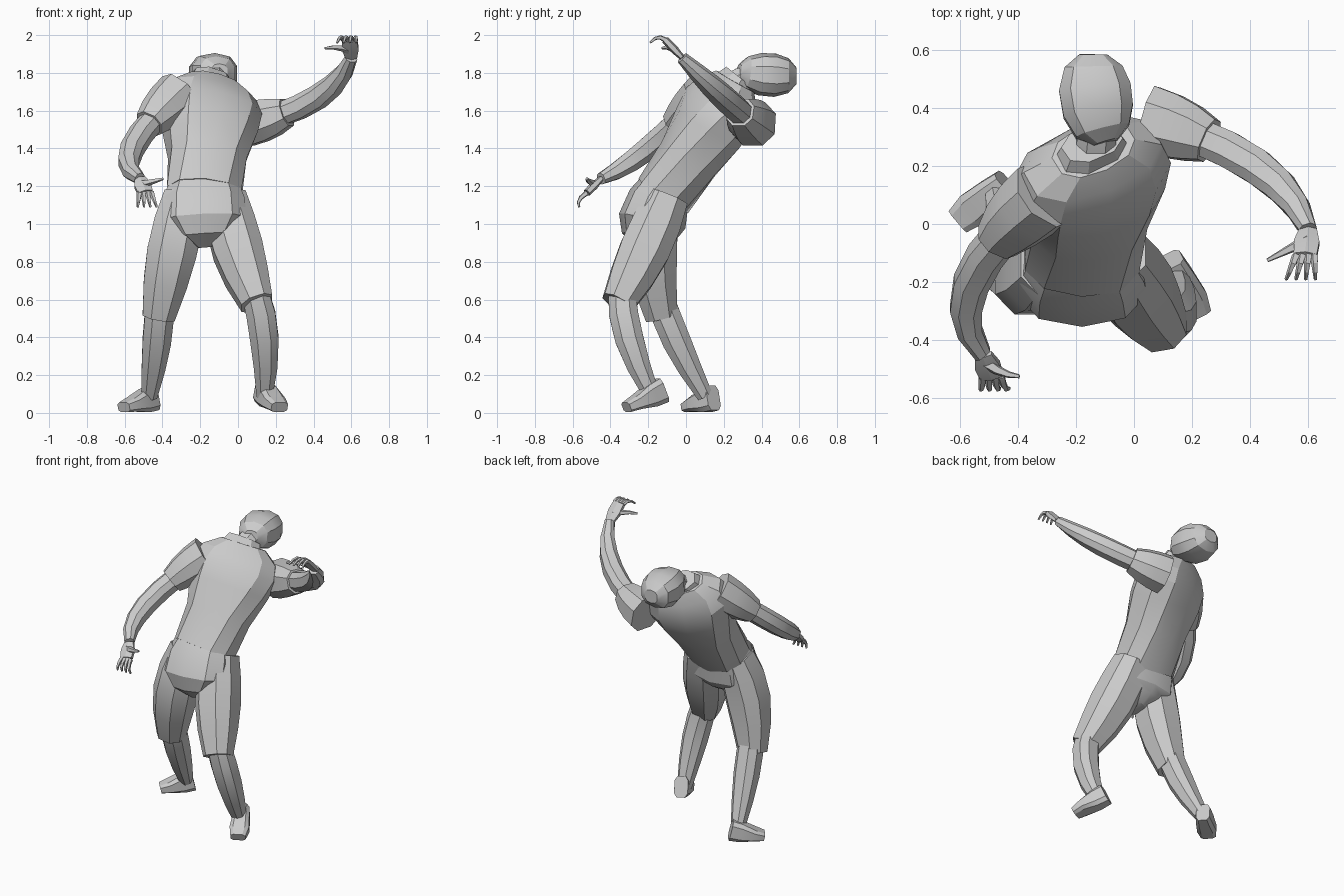
import bpy, bmesh, math
from mathutils import Vector

cube = bpy.data.objects.get("Cube")
if cube:
    bpy.data.objects.remove(cube, do_unlink=True)

COLOUR = (0.6, 0.6, 0.6, 1)
grey = bpy.data.materials.new("plain grey")
grey.use_nodes = True
grey.diffuse_color = COLOUR
grey.node_tree.nodes["Principled BSDF"].inputs["Base Color"].default_value = COLOUR


def at(x, y, z):
    return Vector((x, y, z))


ACROSS, UP = at(1, 0, 0), at(0, 0, 1)


def along(path, t):
    """Point on the smooth bend that passes through start, middle and end."""
    start, middle, end = path
    return start * (1 - t) * (1 - 2 * t) + middle * 4 * t * (1 - t) + end * t * (2 * t - 1)


def body(name, path, profile, ref=ACROSS, ref_end=None, sides=8, power=0.85):
    """Skin rounded sections (position, half width, half depth) along a path."""
    bm = bmesh.new()
    rings = []
    for t, width, depth in profile:
        tangent = (along(path, t + 0.01) - along(path, t - 0.01)).normalized()
        wide = ref.lerp(ref_end or ref, t)
        wide = (wide - tangent * wide.dot(tangent)).normalized()
        deep = wide.cross(tangent)
        ring = []
        for i in range(sides):
            angle = math.tau * (i + 0.5) / sides
            c, s = math.cos(angle), math.sin(angle)
            c = math.copysign(abs(c) ** power, c)
            s = math.copysign(abs(s) ** power, s)
            ring.append(bm.verts.new(along(path, t) + wide * width * c + deep * depth * s))
        rings.append(ring)
    for lower, upper in zip(rings, rings[1:]):
        for i in range(sides):
            j = (i + 1) % sides
            bm.faces.new((lower[i], lower[j], upper[j], upper[i]))
    bm.faces.new(rings[0])
    bm.faces.new(rings[-1])
    bmesh.ops.recalc_face_normals(bm, faces=bm.faces)
    mesh = bpy.data.meshes.new(name)
    bm.to_mesh(mesh)
    bm.free()
    mesh.materials.append(grey)
    part = bpy.data.objects.new(name, mesh)
    bpy.context.collection.objects.link(part)
    bpy.ops.object.select_all(action="DESELECT")
    part.select_set(True)
    bpy.context.view_layer.objects.active = part
    bpy.ops.object.shade_smooth_by_angle(angle=math.radians(25))


def limb(name, path, thick, thin, swell=0.0, first=0.0, last=1.0, steps=4,
         ref=ACROSS, flat=1.0, sides=8):
    """Tapering tube over part of a path, swelling towards its middle."""
    profile = []
    for i in range(steps + 1):
        f = i / steps
        radius = thick + (thin - thick) * f + swell * math.sin(math.pi * f)
        profile.append((first + (last - first) * f, radius, radius * flat))
    body(name, path, profile, ref, sides=sides)


# Torso twists towards the raised arm as it rises
TWISTED = at(0.9, 0.42, -0.27)
body("shirt",
     (at(-0.18, -0.12, 1.15), at(-0.155, 0.08, 1.45), at(-0.14, 0.26, 1.755)),
     [(0, 0.205, 0.16), (0.33, 0.21, 0.17), (0.6, 0.26, 0.185),
      (0.77, 0.28, 0.18), (0.9, 0.25, 0.14), (1, 0.15, 0.095)],
     ACROSS, TWISTED, sides=10)
body("collar",
     (at(-0.145, 0.24, 1.73), at(-0.145, 0.26, 1.755), at(-0.145, 0.28, 1.78)),
     [(0, 0.14, 0.09), (1, 0.11, 0.075)], TWISTED)
body("hips",
     (at(-0.18, -0.09, 1.22), at(-0.18, -0.17, 1.05), at(-0.17, -0.19, 0.88)),
     [(0, 0.18, 0.13), (0.3, 0.225, 0.165), (0.6, 0.235, 0.18),
      (0.82, 0.16, 0.15), (1, 0.05, 0.07)], sides=10)

# Neck and tilted-back head
limb("neck", (at(-0.14, 0.2, 1.7), at(-0.13, 0.29, 1.76), at(-0.12, 0.38, 1.79)),
     0.075, 0.07, steps=2)
skull = []
for k in range(6):
    turn = math.pi * (k + 0.5) / 6
    size = math.sin(turn) ** 0.75 * (0.92 + 0.1 * k / 5)
    skull.append(((1 - math.cos(turn)) / 2, 0.135 * size, 0.12 * size))
body("head", (at(-0.095, 0.275, 1.81), at(-0.13, 0.43, 1.79), at(-0.14, 0.59, 1.785)),
     skull, sides=10, power=0.8)

# Arms: a short sleeve shares the path of the arm inside it
left_wrist, right_wrist = at(0.6, -0.02, 1.88), at(-0.52, -0.45, 1.24)
arms = {
    "left": ((at(0.05, 0.36, 1.53), at(0.42, 0.2, 1.67), left_wrist), UP),
    "right": ((at(-0.31, 0.1, 1.69), at(-0.56, -0.2, 1.4), right_wrist), ACROSS),
}
for side, (path, ref) in arms.items():
    limb(side + "_sleeve", path, 0.125, 0.08, 0.01, last=0.25, steps=3, ref=ref)
    limb(side + "_arm", path, 0.065, 0.032, 0.014, first=0.18, steps=5, ref=ref)


def hand(side, wrist, knuckles, spread, reach, arch, thumb_tip):
    """Flat palm, four curled fingers fanned along the spread, and a thumb."""
    limb(side + "_palm", (wrist, wrist.lerp(knuckles, 0.5), knuckles),
         0.034, 0.045, 0.01, steps=2, flat=0.45, sides=6)
    for i, finger in enumerate(("index", "middle", "ring", "little")):
        shift = spread * (i - 1.5)
        base = knuckles + shift
        tip = base + reach + shift * 0.6
        limb(f"{side}_{finger}_finger", (base, base.lerp(tip, 0.5) + arch, tip),
             0.015, 0.006, steps=3, sides=5)
    base = wrist.lerp(knuckles, 0.4)
    limb(side + "_thumb", (base, base.lerp(thumb_tip, 0.5) + arch * 0.5, thumb_tip),
         0.022, 0.007, steps=3, ref=UP, sides=5)


hand("left", left_wrist, at(0.59, -0.11, 1.975), at(0.021, 0, 0),
     at(-0.015, -0.08, -0.015), at(0, 0, 0.02), at(0.46, -0.125, 1.93))
hand("right", right_wrist, at(-0.49, -0.525, 1.165), at(-0.021, 0, 0),
     at(0.01, -0.04, -0.075), at(0, -0.02, 0), at(-0.395, -0.525, 1.24))

# Legs: loose shorts over a bare calf
thighs = {
    "left": (at(-0.07, -0.1, 1.14), at(0, -0.22, 0.86), at(0.1, -0.36, 0.58)),
    "right": (at(-0.28, -0.14, 1.14), at(-0.35, -0.18, 0.85), at(-0.42, -0.13, 0.51)),
}
calves = {
    "left": (at(0.09, -0.34, 0.64), at(0.14, -0.3, 0.39), at(0.14, -0.18, 0.09)),
    "right": (at(-0.41, -0.14, 0.62), at(-0.43, -0.05, 0.38), at(-0.47, 0.1, 0.09)),
}
# Feet: heel and toe centres, the left heel slightly lifted
soles = {
    "left": (at(0.125, -0.125, 0.12), at(0.22, -0.315, 0.03)),
    "right": (at(-0.445, 0.145, 0.08), at(-0.605, 0.01, 0.03)),
}
for side, (heel, toe) in soles.items():
    limb(side + "_shorts", thighs[side], 0.12, 0.092, 0.035)
    limb(side + "_calf", calves[side], 0.076, 0.045, 0.02)
    body(side + "_foot", (heel, heel.lerp(toe, 0.5), toe),
         [(0, 0.045, 0.07), (0.3, 0.055, 0.065), (0.7, 0.064, 0.04), (1, 0.05, 0.028)],
         (toe - heel).cross(UP), power=0.55)
